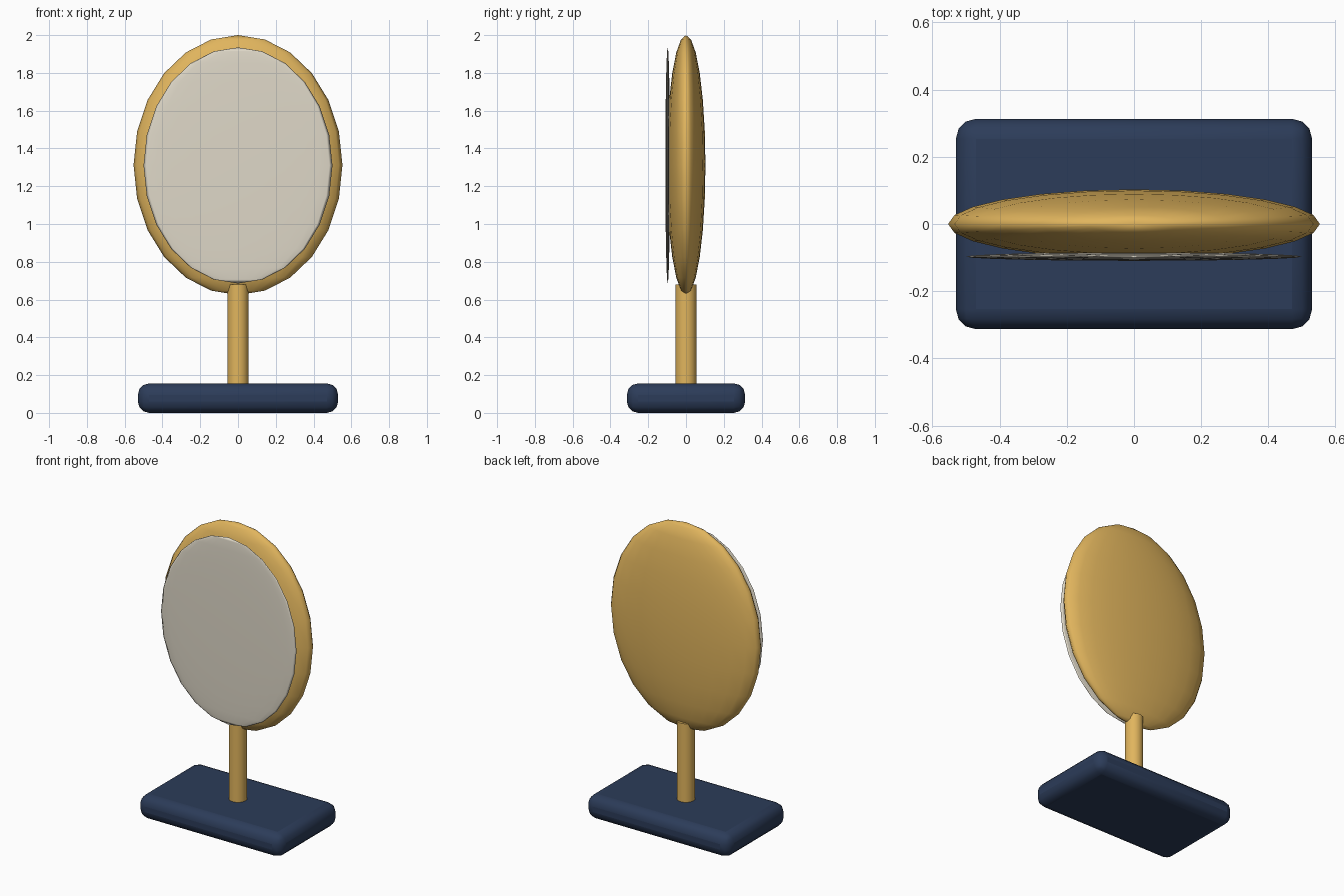
import bpy
import math

if "Cube" in bpy.data.objects:
    bpy.data.objects.remove(bpy.data.objects["Cube"])


def material(name, rgb):
    m = bpy.data.materials.new(name)
    m.diffuse_color = (*rgb, 1)
    m.use_nodes = True
    m.node_tree.nodes["Principled BSDF"].inputs["Base Color"].default_value = m.diffuse_color
    return m


gold = material("gold", (0.75, 0.46, 0.11))
navy = material("navy", (0.025, 0.045, 0.10))
glass = material("pale_glass", (0.74, 0.69, 0.58))


def finish(name, mat, angle=180):
    ob = bpy.context.object
    ob.name = name
    ob.data.materials.append(mat)
    bpy.ops.object.transform_apply(location=False, rotation=False, scale=True)
    bpy.ops.object.shade_smooth_by_angle(angle=math.radians(angle))
    return ob


def ellipsoid(name, mat, centre, radii):
    bpy.ops.mesh.primitive_uv_sphere_add(segments=24, ring_count=12, radius=1, location=centre)
    bpy.context.object.scale = radii
    return finish(name, mat)


# Rounded foot
bpy.ops.mesh.primitive_cube_add(size=1, location=(0, 0, 0.078))
bpy.context.object.scale = (1.06, 0.626, 0.156)
base = finish("base", navy, 40)
bevel = base.modifiers.new("rounding", "BEVEL")
bevel.width = 0.06
bevel.segments = 3

# Stem running from the foot into the frame
bpy.ops.mesh.primitive_cylinder_add(vertices=24, radius=0.056, depth=0.56, location=(0, 0, 0.40))
finish("stem", gold, 40)

# Lens-shaped frame and the thin mirror on its front
ellipsoid("frame", gold, (0, 0, 1.312), (0.553, 0.103, 0.688))
ellipsoid("mirror", glass, (0, -0.097, 1.31), (0.5, 0.0125, 0.625))
